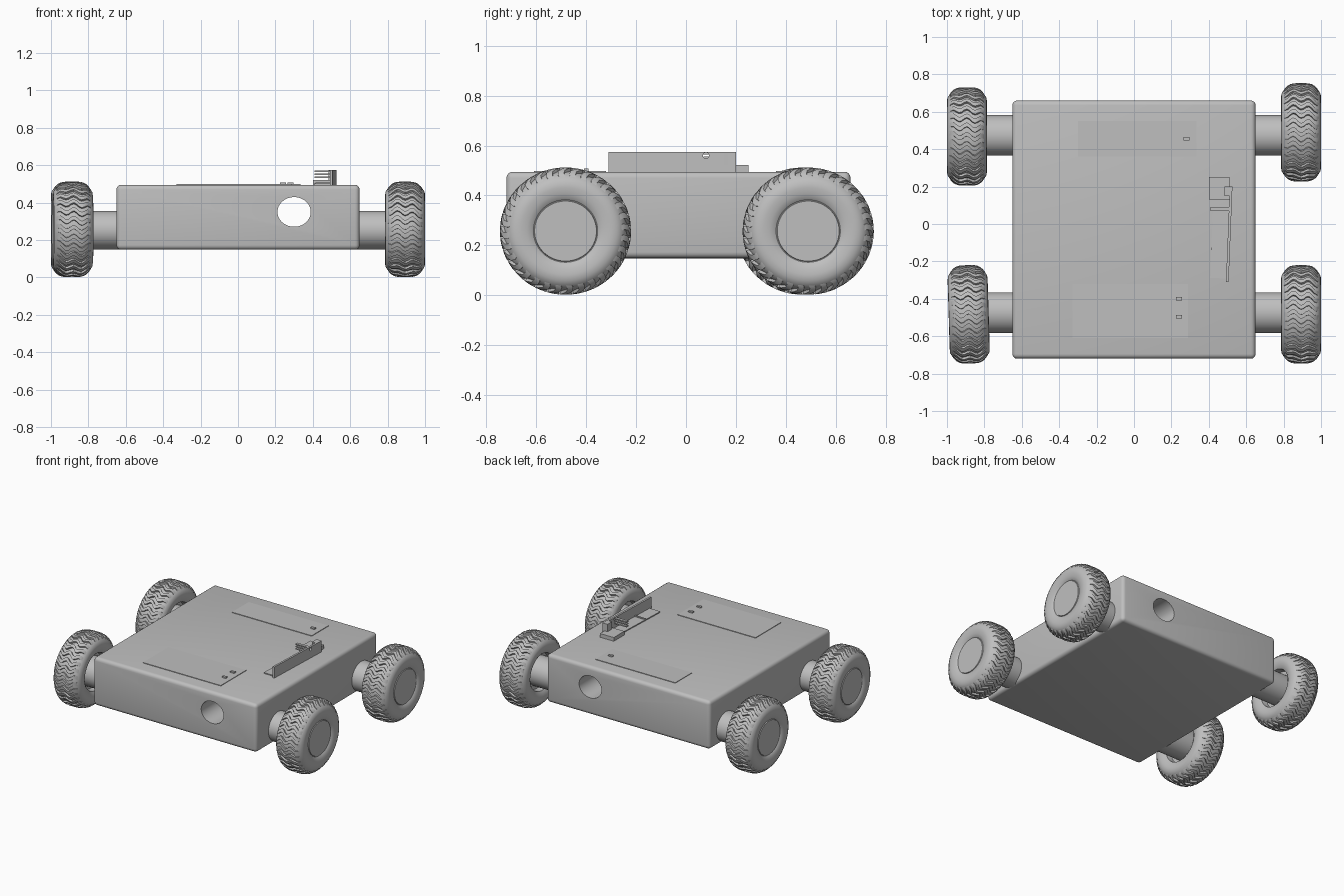
import bpy, bmesh, math
from mathutils import Matrix

old = bpy.data.objects.get("Cube")
if old:
    bpy.data.objects.remove(old, do_unlink=True)

grey = bpy.data.materials.new("plain grey")
grey.use_nodes = True
grey.diffuse_color = (0.52, 0.52, 0.52, 1)
grey.node_tree.nodes["Principled BSDF"].inputs["Base Color"].default_value = (0.52, 0.52, 0.52, 1)


def finish(bm, name):
    bmesh.ops.recalc_face_normals(bm, faces=bm.faces)
    mesh = bpy.data.meshes.new(name)
    bm.to_mesh(mesh)
    bm.free()
    mesh.materials.append(grey)
    obj = bpy.data.objects.new(name, mesh)
    bpy.context.collection.objects.link(obj)
    return obj


def select(obj):
    bpy.ops.object.select_all(action="DESELECT")
    obj.select_set(True)
    bpy.context.view_layer.objects.active = obj


def smooth(obj):
    select(obj)
    bpy.ops.object.shade_smooth_by_angle(angle=math.radians(35))


def box(name, xs, ys, zs, yaw=0):
    bm = bmesh.new()
    bmesh.ops.create_cube(bm, size=1)
    bmesh.ops.scale(bm, verts=bm.verts, vec=(xs[1] - xs[0], ys[1] - ys[0], zs[1] - zs[0]))
    obj = finish(bm, name)
    obj.location = [(a + b) / 2 for a, b in (xs, ys, zs)]
    obj.rotation_euler.z = yaw
    return obj


def tube(name, radius, length, axis, location, squash=1.0):
    bm = bmesh.new()
    bmesh.ops.create_cone(bm, cap_ends=True, segments=48, radius1=radius, radius2=radius, depth=length)
    bmesh.ops.rotate(bm, verts=bm.verts, matrix=Matrix.Rotation(math.pi / 2, 3, "Y" if axis == "X" else "X"))
    obj = finish(bm, name)
    obj.location = location
    obj.scale.z = squash
    return obj


def cut(obj, cutter):
    cutter.hide_render = True
    mod = obj.modifiers.new("hole", "BOOLEAN")
    mod.operation = "DIFFERENCE"
    mod.solver = "EXACT"
    mod.object = cutter
    select(obj)
    bpy.ops.object.modifier_apply(modifier=mod.name)
    bpy.data.objects.remove(cutter, do_unlink=True)


# Body: rounded box with a tunnel from front to back
body = box("body", (-0.65, 0.65), (-0.72, 0.66), (0.148, 0.495))
bevel = body.modifiers.new("round", "BEVEL")
bevel.width = 0.025
bevel.segments = 4
select(body)
bpy.ops.object.modifier_apply(modifier=bevel.name)
cut(body, tube("tunnel_cutter", 0.089, 2, "Y", (0.3, 0, 0.35), 0.89))
smooth(body)

# Deck hatches with their small latches
box("front_hatch", (-0.33, 0.29), (-0.61, -0.32), (0.49, 0.499))
box("rear_hatch", (-0.30, 0.335), (0.36, 0.55), (0.49, 0.499))
for i, (x, y) in enumerate([(0.24, -0.40), (0.24, -0.495), (0.28, 0.455)]):
    box(f"latch_{i}", (x - 0.016, x + 0.016), (y - 0.009, y + 0.009), (0.49, 0.508))

# Electronics rail: upright board with a hole, thin base, connector and pins
tilt = -0.04
board = box("rail_board", (0.502, 0.516), (-0.31, 0.2), (0.49, 0.575), tilt)
cut(board, tube("board_hole_cutter", 0.012, 0.3, "X", (0.51, 0.08, 0.56)))
box("rail_base", (0.415, 0.505), (-0.29, 0.1), (0.49, 0.502), tilt)
box("rail_rib", (0.415, 0.505), (-0.14, -0.128), (0.49, 0.508), tilt)
box("connector", (0.4, 0.51), (0.13, 0.25), (0.49, 0.522))
for i, z in enumerate((0.535, 0.552, 0.568)):
    box(f"pin_{i}", (0.41, 0.51), (0.07, 0.09), (z - 0.004, z + 0.004))
box("board_clip", (0.485, 0.525), (0.15, 0.2), (0.52, 0.575))

# Wheel section as (offset along axle, radius), outer face first
SECTION = [(0.097, 0.124), (0.092, 0.126), (0.092, 0.129), (0.096, 0.133), (0.103, 0.155),
           (0.107, 0.18), (0.105, 0.205), (0.093, 0.225), (0.075, 0.24), (0.04, 0.25),
           (-0.04, 0.25), (-0.075, 0.24), (-0.093, 0.225), (-0.105, 0.205), (-0.107, 0.18),
           (-0.1, 0.15), (-0.09, 0.135), (-0.05, 0.13)]


def ring_point(x, r, angle):
    return (x, r * math.cos(angle), r * math.sin(angle))


def make_wheel(name, segments=64, lugs=32, stations=14):
    bm = bmesh.new()
    # Tyre and hub
    rings = [[bm.verts.new(ring_point(x, r, math.tau * i / segments)) for i in range(segments)]
             for x, r in SECTION]
    for a, b in zip(rings, rings[1:]):
        for i in range(segments):
            j = (i + 1) % segments
            bm.faces.new((a[i], a[j], b[j], b[i]))
    bm.faces.new(rings[0])
    bm.faces.new(rings[-1])
    # Wavy tread bars across the tyre
    for k in range(lugs):
        loops = []
        for s in range(stations + 1):
            u = 2 * s / stations - 1
            top = 0.263 - 0.05 * u ** 4
            mid = math.tau * k / lugs + 0.05 * math.cos(u * 2.5 * math.pi) + 0.04 * u
            half = 0.05 + 0.012 * abs(u)
            loops.append([bm.verts.new(ring_point(0.1 * u, r, mid + a)) for r, a in
                          ((top - 0.035, -half), (top, -half * 0.85), (top, half * 0.85), (top - 0.035, half))])
        for a, b in zip(loops, loops[1:]):
            for i in range(4):
                j = (i + 1) % 4
                bm.faces.new((a[i], a[j], b[j], b[i]))
        bm.faces.new(loops[0])
        bm.faces.new(loops[-1])
    obj = finish(bm, name)
    smooth(obj)
    return obj


# Four wheels, each on a stub axle; the left pair faces +x
wheel = make_wheel("front_left_wheel")
places = [("front_left", 0.893, -0.483, 0.0), ("rear_left", 0.893, 0.49, 0.0),
          ("front_right", -0.884, -0.483, 0.03), ("rear_right", -0.893, 0.468, 0.0)]
for name, x, y, yaw in places:
    if name != "front_left":
        wheel = bpy.data.objects.new(name + "_wheel", wheel.data)
        bpy.context.collection.objects.link(wheel)
    wheel.location = (x, y, 0.257)
    wheel.rotation_euler.z = yaw + (0 if x > 0 else math.pi)
    wheel.scale.z = 0.97
    side = math.copysign(1, x)
    axle = tube(name + "_axle", 0.108, 0.24, "X", (side * 0.74, math.copysign(0.474, y), 0.252), 0.96)
    smooth(axle)
